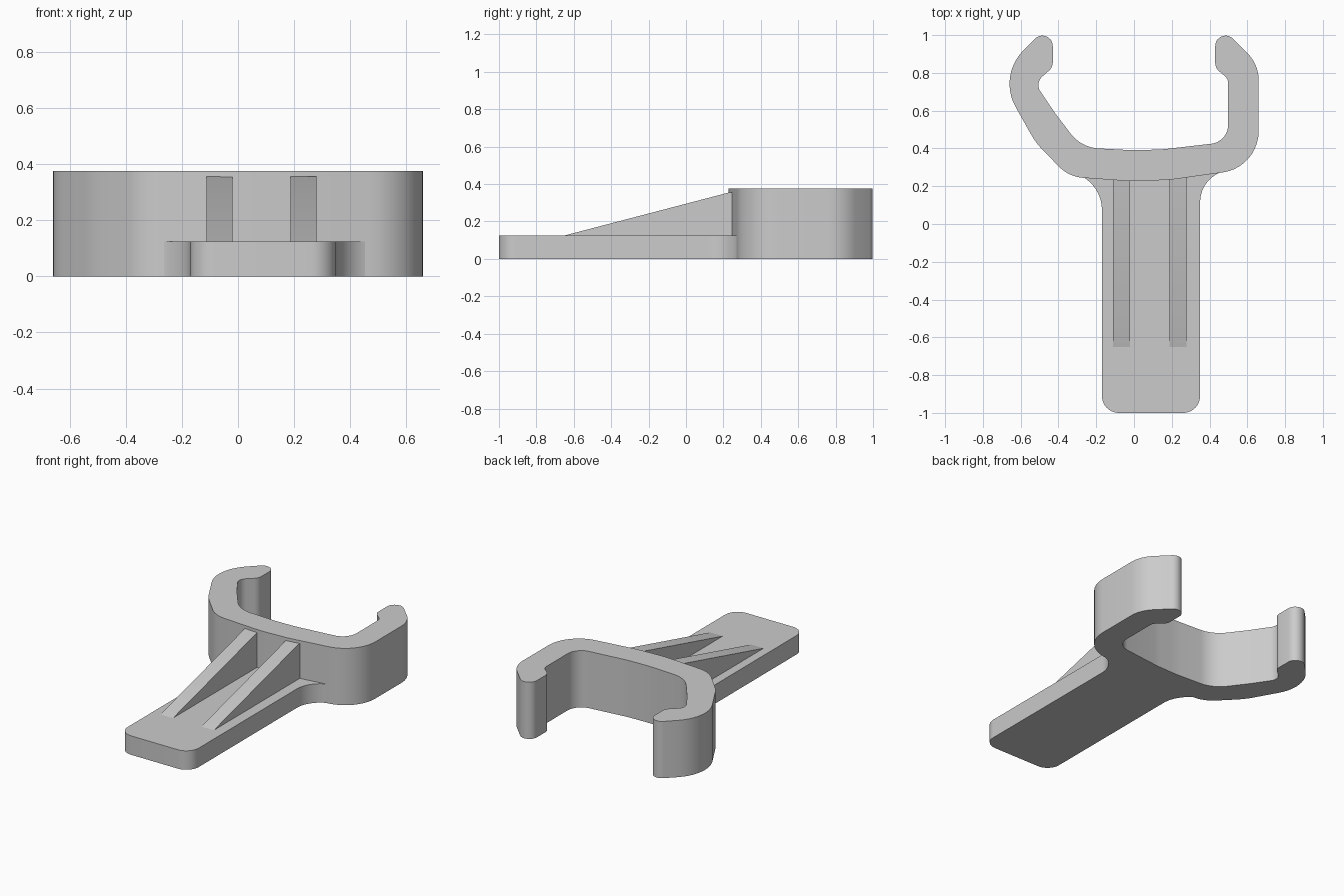
import bpy, bmesh, math
from mathutils import Vector, Matrix

cube = bpy.data.objects.get("Cube")
if cube:
    bpy.data.objects.remove(cube, do_unlink=True)

grey = bpy.data.materials.new("plain grey")
grey.use_nodes = True
COLOUR = (0.6, 0.6, 0.6, 1)
grey.diffuse_color = COLOUR
grey.node_tree.nodes["Principled BSDF"].inputs["Base Color"].default_value = COLOUR


def rounded(corners, steps=10):
    """Closed outline whose (x, y, radius) corners are filleted."""
    out = []
    for i, (x, y, r) in enumerate(corners):
        p = Vector((x, y))
        a = (Vector(corners[i - 1][:2]) - p).normalized()
        b = (Vector(corners[(i + 1) % len(corners)][:2]) - p).normalized()
        if r == 0:
            out.append(p)
            continue
        half = a.angle(b) / 2
        centre = p + (a + b).normalized() * r / math.sin(half)
        start = p + a * r / math.tan(half) - centre
        end = p + b * r / math.tan(half) - centre
        turn = start.angle_signed(end)
        for k in range(steps + 1):
            out.append(centre + Matrix.Rotation(-turn * k / steps, 2) @ start)
    return out


def extrude(name, points, offset):
    """Solid made by sweeping a flat 3D outline along an offset."""
    bm = bmesh.new()
    face = bm.faces.new([bm.verts.new(p) for p in points])
    side = bmesh.ops.extrude_face_region(bm, geom=[face], use_keep_orig=True)
    moved = [v for v in side["geom"] if isinstance(v, bmesh.types.BMVert)]
    bmesh.ops.translate(bm, verts=moved, vec=offset)
    bmesh.ops.recalc_face_normals(bm, faces=bm.faces)
    mesh = bpy.data.meshes.new(name)
    bm.to_mesh(mesh)
    bm.free()
    mesh.materials.append(grey)
    obj = bpy.data.objects.new(name, mesh)
    bpy.context.collection.objects.link(obj)
    bpy.ops.object.select_all(action="DESELECT")
    obj.select_set(True)
    bpy.context.view_layer.objects.active = obj
    bpy.ops.object.shade_smooth_by_angle(angle=math.radians(30))
    return obj


def upright(corners):
    return [(p.x, p.y, 0) for p in rounded(corners)]


# Open clip with two hooked jaws
clip = [
    (-0.43, 1.075, 0.055), (-0.72, 0.785, 0.25), (-0.52, 0.43, 0.4),
    (-0.345, 0.25, 0.2), (0, 0.225, 1), (0.2, 0.235, 0.6),
    (0.66, 0.30, 0.22), (0.66, 0.845, 0.2), (0.43, 1.075, 0.055),
    (0.43, 0.825, 0.06), (0.498, 0.77, 0.05), (0.498, 0.435, 0.1),
    (0.15, 0.395, 0.6), (0, 0.39, 1), (-0.28, 0.405, 0.2),
    (-0.42, 0.59, 0.4), (-0.525, 0.745, 0.06), (-0.43, 0.83, 0.06),
]
extrude("clip", upright(clip), (0, 0, 0.375))

# Flat handle plate flaring into the clip
plate = [
    (-0.17, -1, 0.09), (0.35, -1, 0.09), (0.35, 0.235, 0.17),
    (0.49, 0.285, 0), (0.4, 0.36, 0), (-0.2, 0.34, 0),
    (-0.31, 0.27, 0), (-0.17, 0.195, 0.2),
]
extrude("handle_plate", upright(plate), (0, 0, 0.125))

# Sloping stiffener ribs
for name, x in (("right_rib", -0.112), ("left_rib", 0.187)):
    profile = [(-0.65, 0.125), (-0.6, 0.1), (0.3, 0.1), (0.3, 0.355), (0.23, 0.355)]
    extrude(name, [(x, y, z) for y, z in profile], (0.092, 0, 0))
